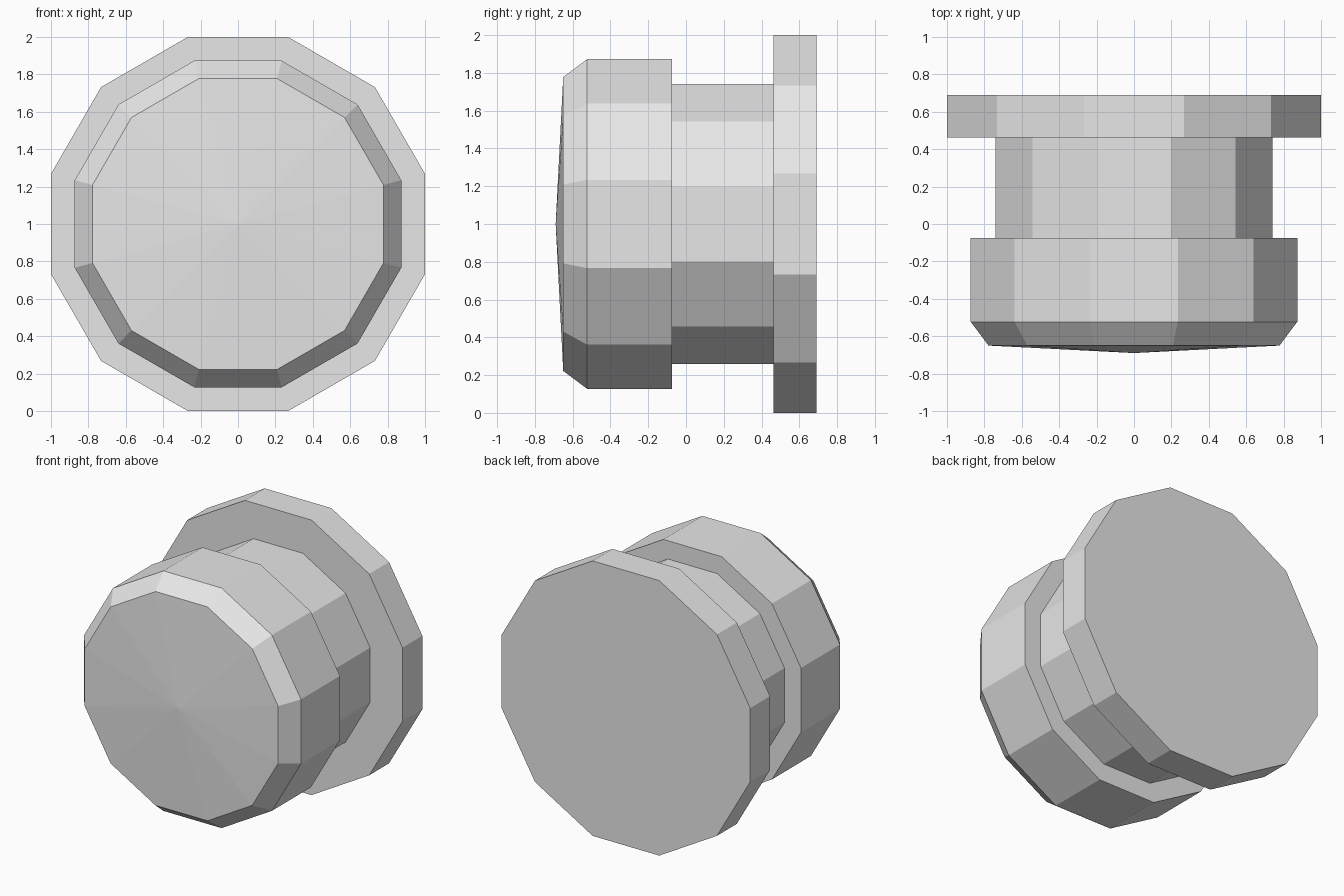
import bpy
import bmesh
import math

SIDES = 12
CENTRE_Z = 1.0

cube = bpy.data.objects.get("Cube")
if cube:
    bpy.data.objects.remove(cube, do_unlink=True)

# One plain grey for the whole model
grey = bpy.data.materials.new("light_grey")
grey.use_nodes = True
colour = (0.8, 0.8, 0.8, 1.0)
grey.diffuse_color = colour
grey.node_tree.nodes["Principled BSDF"].inputs["Base Color"].default_value = colour


def lathe(name, profile, apex_y=None, back_cap=False):
    """Sweep (flat radius, y) points, listed front to back, around the y axis."""
    bm = bmesh.new()
    rings = []
    for flat_radius, y in profile:
        radius = flat_radius / math.cos(math.pi / SIDES)
        ring = []
        for i in range(SIDES):
            angle = (i + 0.5) * math.tau / SIDES
            ring.append(bm.verts.new((radius * math.cos(angle), y,
                                      radius * math.sin(angle))))
        rings.append(ring)
    for a, b in zip(rings, rings[1:]):
        for i in range(SIDES):
            j = (i + 1) % SIDES
            bm.faces.new((a[i], b[i], b[j], a[j]))
    if apex_y is not None:
        apex = bm.verts.new((0, apex_y, 0))
        for i in range(SIDES):
            bm.faces.new((apex, rings[0][i], rings[0][(i + 1) % SIDES]))
    if back_cap:
        bm.faces.new(rings[-1][::-1])
    mesh = bpy.data.meshes.new(name)
    bm.to_mesh(mesh)
    bm.free()
    mesh.materials.append(grey)
    obj = bpy.data.objects.new(name, mesh)
    obj.location.z = CENTRE_Z
    bpy.context.collection.objects.link(obj)
    return obj


NECK = 0.74
HEAD_BACK, FLANGE_FRONT = -0.075, 0.462

# Chamfered head with a shallow pointed face
lathe("head", [(0.778, -0.65), (0.873, -0.523), (0.873, HEAD_BACK),
               (NECK, HEAD_BACK)], apex_y=-0.69)

# Narrow neck
lathe("neck", [(NECK, HEAD_BACK), (NECK, FLANGE_FRONT)])

# Wide flange closed by a flat back
lathe("flange", [(NECK, FLANGE_FRONT), (1.0, FLANGE_FRONT), (1.0, 0.69)],
      back_cap=True)
